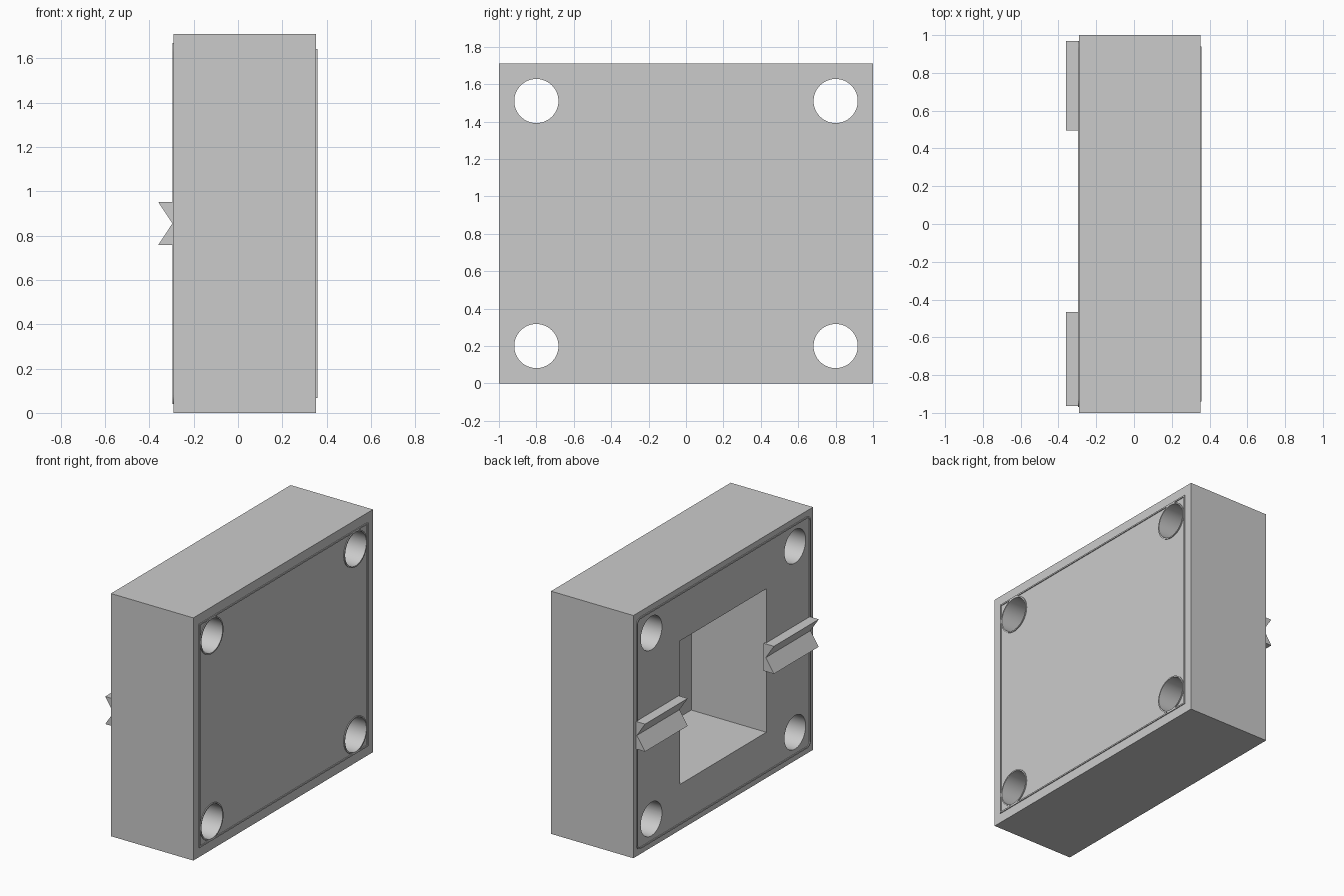
import bpy, bmesh, math

cube = bpy.data.objects.get("Cube")
if cube:
    bpy.data.objects.remove(cube)

gray = bpy.data.materials.new("plain_gray")
gray.use_nodes = True
COLOR = (0.6, 0.6, 0.6, 1)
gray.diffuse_color = COLOR
gray.node_tree.nodes["Principled BSDF"].inputs["Base Color"].default_value = COLOR

BACK, FRONT, HEIGHT = -0.29, 0.352, 1.71
MID = HEIGHT / 2
HOLES = [(y, z) for y in (-0.8, 0.8) for z in (0.2, 1.51)]
HOLE_R = 0.118


def finish(name, bm):
    bmesh.ops.recalc_face_normals(bm, faces=bm.faces)
    mesh = bpy.data.meshes.new(name)
    bm.to_mesh(mesh)
    bm.free()
    mesh.materials.append(gray)
    ob = bpy.data.objects.new(name, mesh)
    bpy.context.collection.objects.link(ob)
    return ob


def box(name, x, y, z):
    bm = bmesh.new()
    bmesh.ops.create_cube(bm, size=1)
    for v in bm.verts:
        for i, (lo, hi) in enumerate((x, y, z)):
            v.co[i] = hi if v.co[i] > 0 else lo
    return finish(name, bm)


def prism(name, section, axis, lo, hi):
    """Extrude a closed section along x (axis 0) or y (axis 1)."""
    bm = bmesh.new()
    place = (lambda a, b: (lo, a, b)) if axis == 0 else (lambda a, b: (a, lo, b))
    face = bm.faces.new([bm.verts.new(place(a, b)) for a, b in section])
    out = bmesh.ops.extrude_face_region(bm, geom=[face])["geom"]
    for v in out:
        if isinstance(v, bmesh.types.BMVert):
            v.co[axis] = hi
    return finish(name, bm)


def circle(cy, cz, r, n=64):
    return [(cy + r * math.cos(math.tau * i / n), cz + r * math.sin(math.tau * i / n))
            for i in range(n)]


def rounded_rect(half_y, lo, hi, r, n=6):
    pts = []
    for k, (sy, cz) in enumerate(((1, hi - r), (-1, hi - r), (-1, lo + r), (1, lo + r))):
        for i in range(n + 1):
            a = math.pi / 2 * (k + i / n)
            pts.append((sy * (half_y - r) + r * math.cos(a), cz + r * math.sin(a)))
    return pts


def rim(name, outer, inner, x0, x1):
    """Thin raised band between two matching outlines."""
    bm = bmesh.new()
    loops = [[bm.verts.new((x, y, z)) for y, z in pts]
             for pts, x in ((outer, x0), (outer, x1), (inner, x1), (inner, x0))]
    n = len(outer)
    for a, b in zip(loops, loops[1:] + loops[:1]):
        for i in range(n):
            j = (i + 1) % n
            bm.faces.new((a[i], a[j], b[j], b[i]))
    return finish(name, bm)


def cut(target, cutter):
    mod = target.modifiers.new("cut", 'BOOLEAN')
    mod.operation = 'DIFFERENCE'
    mod.solver = 'EXACT'
    mod.object = cutter
    dg = bpy.context.evaluated_depsgraph_get()
    mesh = bpy.data.meshes.new_from_object(target.evaluated_get(dg))
    target.modifiers.clear()
    target.data = mesh
    bpy.data.objects.remove(cutter)


# Main block with a deep pocket and four through holes
block = box("block", (BACK, FRONT), (-1, 1), (0, HEIGHT))
cut(block, box("pocket_cutter", (BACK - 0.1, 0.295), (-0.48, 0.48), (0.322, 1.333)))
for y, z in HOLES:
    cut(block, prism("hole_cutter", circle(y, z, HOLE_R), 0, -0.6, 0.6))
bpy.context.view_layer.objects.active = block
block.select_set(True)
bpy.ops.object.shade_smooth_by_angle(angle=math.radians(30))

# Raised rims on the closed face: border and hole collars
rim("closed_face_border", rounded_rect(0.94, 0.067, 1.643, 0.002),
    rounded_rect(0.93, 0.077, 1.633, 0.002), FRONT - 0.005, FRONT + 0.006)
for y, z in HOLES:
    rim("hole_collar", circle(y, z, 0.127), circle(y, z, HOLE_R), FRONT - 0.005, FRONT + 0.006)

# Rounded border on the open face
rim("open_face_border", rounded_rect(0.968, 0.04, 1.67, 0.04),
    rounded_rect(0.958, 0.05, 1.66, 0.03), BACK + 0.005, BACK - 0.006)

# Notched bars on either side of the pocket
notch = [(BACK + 0.01, MID + 0.097), (-0.36, MID + 0.097), (-0.296, MID),
         (-0.36, MID - 0.097), (BACK + 0.01, MID - 0.097)]
prism("left_notched_bar", notch, 1, 0.495, 0.97)
prism("right_notched_bar", notch, 1, -0.964, -0.465)
